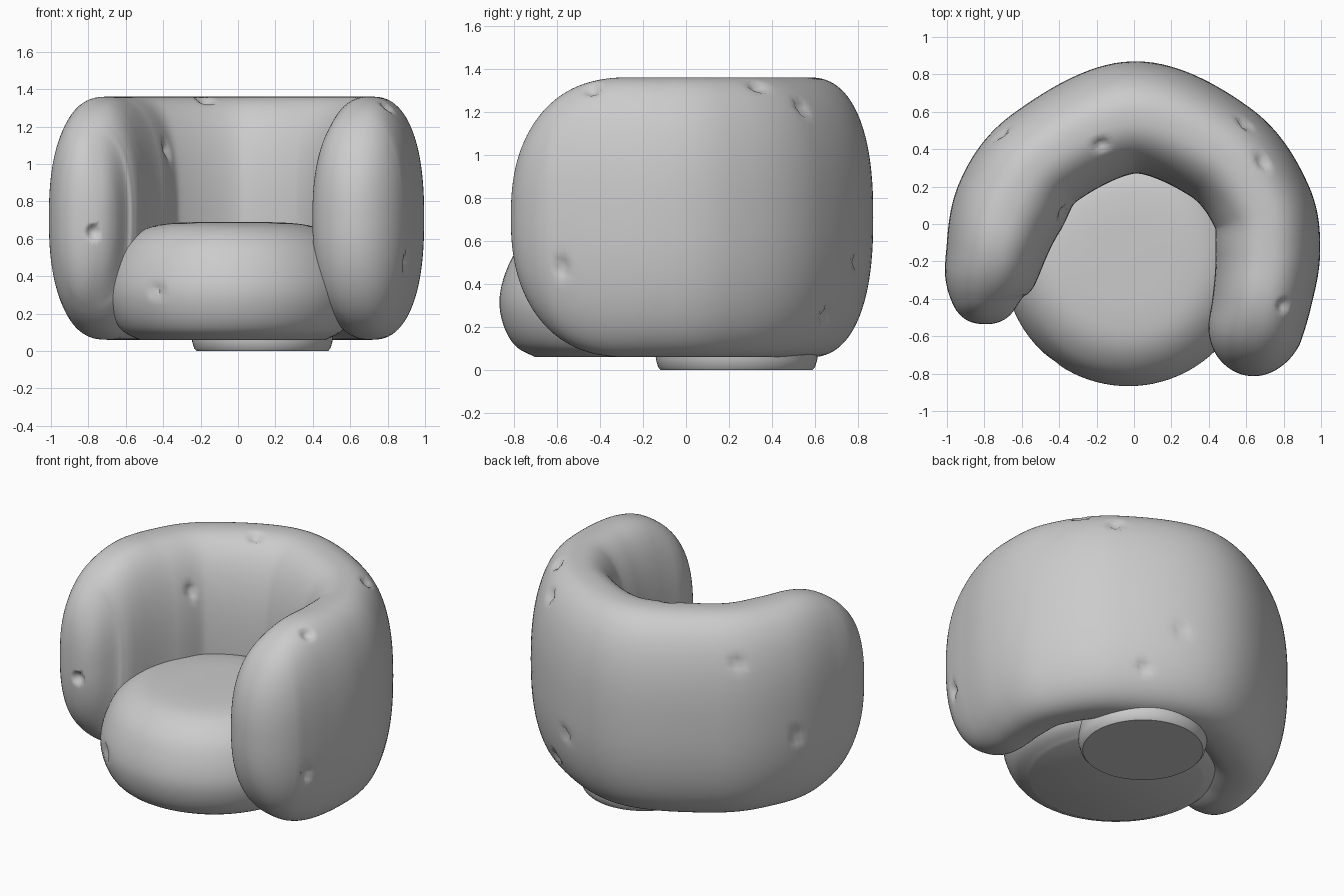
import bpy, bmesh, math
from mathutils import Vector

if "Cube" in bpy.data.objects:
    bpy.data.objects.remove(bpy.data.objects["Cube"])

fabric = bpy.data.materials.new("light grey fabric")
fabric.use_nodes = True
GREY = (0.6, 0.6, 0.6, 1)
fabric.diffuse_color = GREY
fabric.node_tree.nodes["Principled BSDF"].inputs["Base Color"].default_value = GREY


def dent(bm, spots, radius=0.045, depth=0.03):
    """Press small puckers into the upholstery."""
    bm.normal_update()
    for spot in spots:
        centre = min(bm.verts, key=lambda v: (v.co - Vector(spot)).length).co.copy()
        for v in bm.verts:
            d = (v.co - centre).length / radius
            if d < 1:
                v.co -= v.normal * depth * (1 - d * d)


def finish(bm, name, angle, spots=()):
    bmesh.ops.remove_doubles(bm, verts=bm.verts, dist=0.0005)
    bmesh.ops.recalc_face_normals(bm, faces=bm.faces)
    dent(bm, spots)
    mesh = bpy.data.meshes.new(name)
    bm.to_mesh(mesh)
    bm.free()
    mesh.materials.append(fabric)
    obj = bpy.data.objects.new(name, mesh)
    bpy.context.collection.objects.link(obj)
    bpy.ops.object.select_all(action='DESELECT')
    obj.select_set(True)
    bpy.context.view_layer.objects.active = obj
    bpy.ops.object.shade_smooth_by_angle(angle=math.radians(angle))
    return obj


def spline(points, steps):
    """Smooth curve through the points; every component is interpolated."""
    p = [Vector(q) for q in points]
    p = [2 * p[0] - p[1]] + p + [2 * p[-1] - p[-2]]
    out = []
    for a, b, c, d in zip(p, p[1:], p[2:], p[3:]):
        for i in range(steps):
            t = i / steps
            out.append(0.5 * (2 * b + (c - a) * t + (2 * a - 5 * b + 4 * c - d) * t * t
                              + (3 * b - a - 3 * c + d) * t ** 3))
    return out + [p[-2]]


def bridge(bm, rings):
    n = len(rings[0])
    for a, b in zip(rings, rings[1:]):
        for j in range(n):
            k = (j + 1) % n
            bm.faces.new((a[j], a[k], b[k], b[j]))


def lathe(name, profile, centre, angle, segments=96, spots=()):
    bm = bmesh.new()
    rings = []
    for r, z in profile:
        rings.append([bm.verts.new((centre[0] + r * math.cos(math.tau * j / segments),
                                    centre[1] + r * math.sin(math.tau * j / segments), z))
                      for j in range(segments)])
    bridge(bm, rings)
    bm.faces.new(rings[0])
    bm.faces.new(rings[-1])
    return finish(bm, name, angle, spots)


def spow(v, e):
    return math.copysign(abs(v) ** e, v)


def round_end(s, length, n):
    d = max(0.0, 1 - s / length)
    return max(0.0, 1 - d ** n) ** (1 / n)


# Wraparound back and arms: plan centre line as (x, y, half width)
PLAN = [(-0.74, -0.53, 0.22), (-0.775, -0.38, 0.23), (-0.75, -0.19, 0.26), (-0.66, 0.1, 0.30),
        (-0.47, 0.36, 0.29), (0, 0.57, 0.30), (0.46, 0.385, 0.285), (0.68, 0.1, 0.275),
        (0.715, -0.15, 0.28), (0.685, -0.4, 0.265), (0.635, -0.62, 0.25), (0.6, -0.81, 0.24)]
path = spline(PLAN, 40)
length = [0.0]
for a, b in zip(path, path[1:]):
    length.append(length[-1] + (b.xy - a.xy).length)
total = length[-1]


def at(s):
    s = min(max(s, 0), total)
    i = next(k for k in range(1, len(path)) if s <= length[k] or k == len(path) - 1)
    t = (s - length[i - 1]) / (length[i] - length[i - 1])
    side = path[i].xy - path[i - 1].xy
    return path[i - 1].lerp(path[i], t), side.normalized()


RINGS, SIDES, MID, HALF = 180, 96, 0.71, 0.65
bm = bmesh.new()
rings = []
for i in range(RINGS + 1):
    s = total * (1 - math.cos(math.pi * i / RINGS)) / 2
    p, along = at(s)
    end = min(s, total - s)
    w = p.z * round_end(end, 0.26, 2)
    h = HALF * round_end(end, 0.55, 2.3)
    ring = []
    for j in range(SIDES):
        a = math.tau * j / SIDES
        u = w * spow(math.cos(a), 2 / 2.4)
        ring.append(bm.verts.new((p.x - along.y * u, p.y + along.x * u,
                                  MID + h * spow(math.sin(a), 2 / 2.4))))
    rings.append(ring)
bridge(bm, rings)
finish(bm, "back_and_arms", 60, [
    (0.78, -0.43, 1.27), (0.7, 0.34, 1.32), (0.58, 0.55, 1.22), (0.87, -0.57, 0.48),
    (-0.17, 0.44, 1.32), (0.3, 0.82, 0.49), (0.5, 0.7, 0.24), (-0.77, -0.5, 0.64),
    (-0.39, 0.06, 1.06), (-0.74, 0.49, 1.1), (-0.92, 0.2, 0.6)])

# Round seat cushion
dome = spline([(0.02, 0.69), (0.3, 0.685), (0.46, 0.655), (0.575, 0.57), (0.64, 0.45),
               (0.667, 0.32), (0.645, 0.2), (0.59, 0.11), (0.5, 0.06)], 5)
lathe("seat_cushion", [tuple(q) for q in dome], (-0.03, -0.2), 40, spots=[(-0.43, -0.73, 0.31)])

# Low plinth under the shell
lathe("base_plinth", [(0.38, 0.12), (0.375, 0.05), (0.365, 0.015), (0.352, 0.0)],
      (0.13, 0.235), 30)
